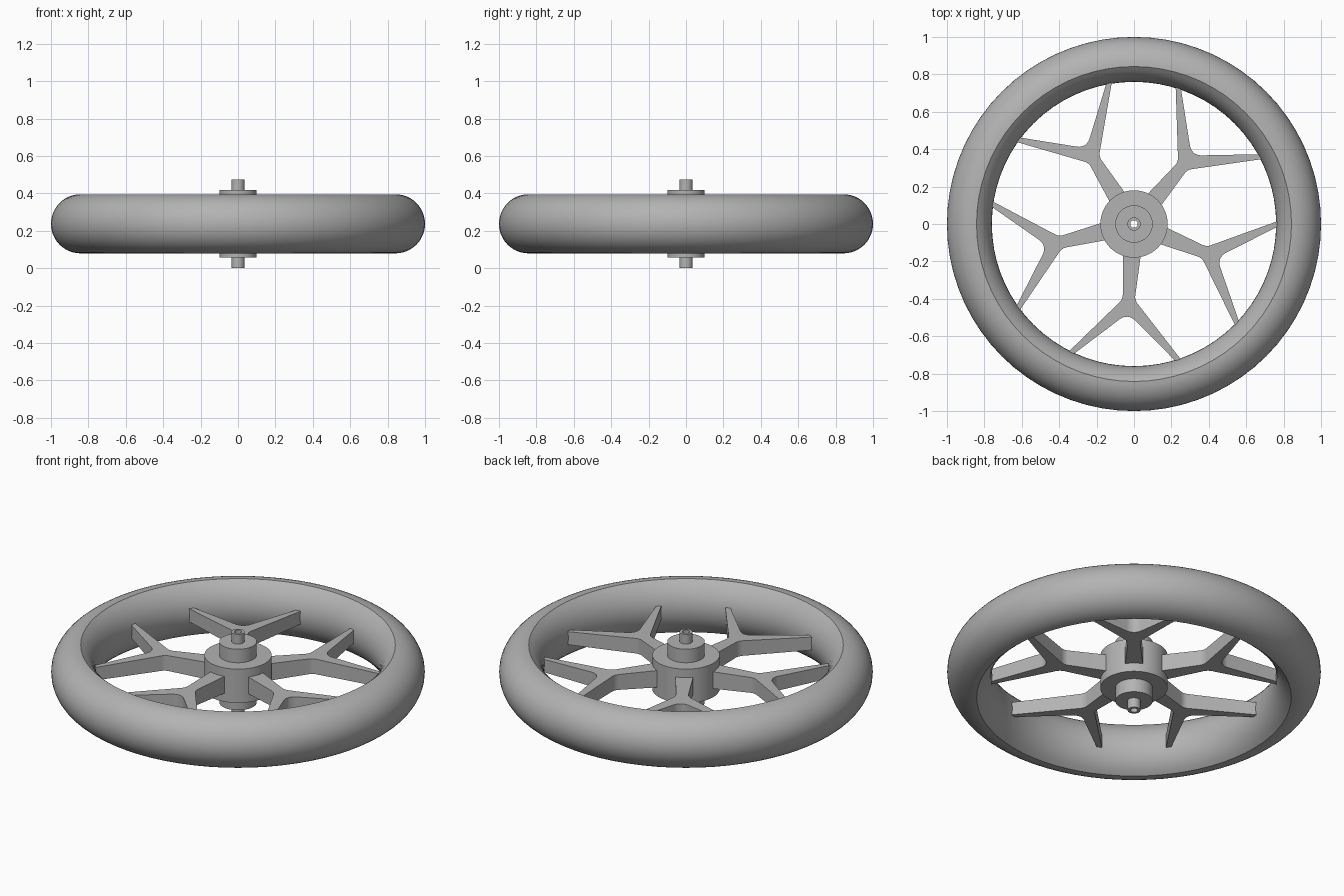
import bpy, bmesh
from math import sin, cos, pi, radians, asin
from mathutils import Matrix

MID = 0.2375   # height of the wheel's middle plane

cube = bpy.data.objects.get("Cube")
if cube:
    bpy.data.objects.remove(cube, do_unlink=True)

grey = bpy.data.materials.new("plain_grey")
grey.use_nodes = True
colour = (0.45, 0.45, 0.45, 1)
grey.diffuse_color = colour
grey.node_tree.nodes["Principled BSDF"].inputs["Base Color"].default_value = colour


def make_object(name, bm, smooth=True):
    bmesh.ops.recalc_face_normals(bm, faces=bm.faces)
    mesh = bpy.data.meshes.new(name)
    bm.to_mesh(mesh)
    bm.free()
    mesh.materials.append(grey)
    ob = bpy.data.objects.new(name, mesh)
    bpy.context.collection.objects.link(ob)
    ob.location.z = MID
    if smooth:
        bpy.ops.object.select_all(action='DESELECT')
        ob.select_set(True)
        bpy.context.view_layer.objects.active = ob
        bpy.ops.object.shade_smooth_by_angle(angle=radians(30))
    return ob


def lathe(name, profile, steps):
    """Turn a closed (radius, height) profile around the z axis."""
    bm = bmesh.new()
    rings = []
    for i in range(steps):
        a = 2 * pi * i / steps
        rings.append([bm.verts.new((r * cos(a), r * sin(a), z)) for r, z in profile])
    n = len(profile)
    for i in range(steps):
        p, q = rings[i], rings[(i + 1) % steps]
        for j in range(n):
            k = (j + 1) % n
            bm.faces.new((p[j], q[j], q[k], p[k]))
    return make_object(name, bm)


# Tyre: round outside, shallow bulge inside, meeting at a crisp edge
TUBE, EDGE, BULGE = 0.158, 0.842, 0.082
outer = [(EDGE + TUBE * cos(a), TUBE * sin(a))
         for a in (-pi / 2 + pi * i / 24 for i in range(25))]
arc_r = (TUBE ** 2 + BULGE ** 2) / (2 * BULGE)
half = asin(TUBE / arc_r)
inner = [(EDGE - BULGE + arc_r * (1 - cos(a)), arc_r * sin(a))
         for a in (half - 2 * half * i / 14 for i in range(1, 14))]
lathe("tyre", outer + inner, 72)

# Hub: barrel, shoulders and bored axle stub, mirrored about the middle
upper = [(0.02, MID), (0.035, MID), (0.035, 0.18), (0.1, 0.18),
         (0.1, 0.1), (0.18, 0.1)]
lathe("hub", upper + [(r, -z) for r, z in reversed(upper)], 64)


# Forked spokes
def spoke(name, angle):
    side = [(0.16, 0.048), (0.405, 0.032), (0.712, 0.307), (0.728, 0.287), (0.497, 0.022)]
    outline = side + [(x, -y) for x, y in reversed(side)]
    bm = bmesh.new()

    def thickness(x):
        return 0.05 - 0.012 * (x - 0.16) / 0.56

    top = [bm.verts.new((x, y, thickness(x))) for x, y in outline]
    low = [bm.verts.new((x, y, -thickness(x))) for x, y in outline]
    bm.faces.new(top)
    bm.faces.new(low[::-1])
    n = len(outline)
    for i in range(n):
        j = (i + 1) % n
        bm.faces.new((top[i], low[i], low[j], top[j]))
    # Round the upright edges at the fork
    fork = [e for e in bm.edges
            if abs(e.verts[0].co.x - e.verts[1].co.x) < 1e-5
            and abs(e.verts[0].co.y - e.verts[1].co.y) < 1e-5
            and 0.3 < e.verts[0].co.x < 0.6]
    bmesh.ops.bevel(bm, geom=fork, offset=0.022, segments=4, profile=0.5,
                    affect='EDGES', clamp_overlap=True)
    bm.transform(Matrix.Rotation(angle, 4, 'Z'))
    make_object(name, bm)


for k in range(5):
    spoke(f"spoke_{k + 1}", radians(-94 + 72 * k))
